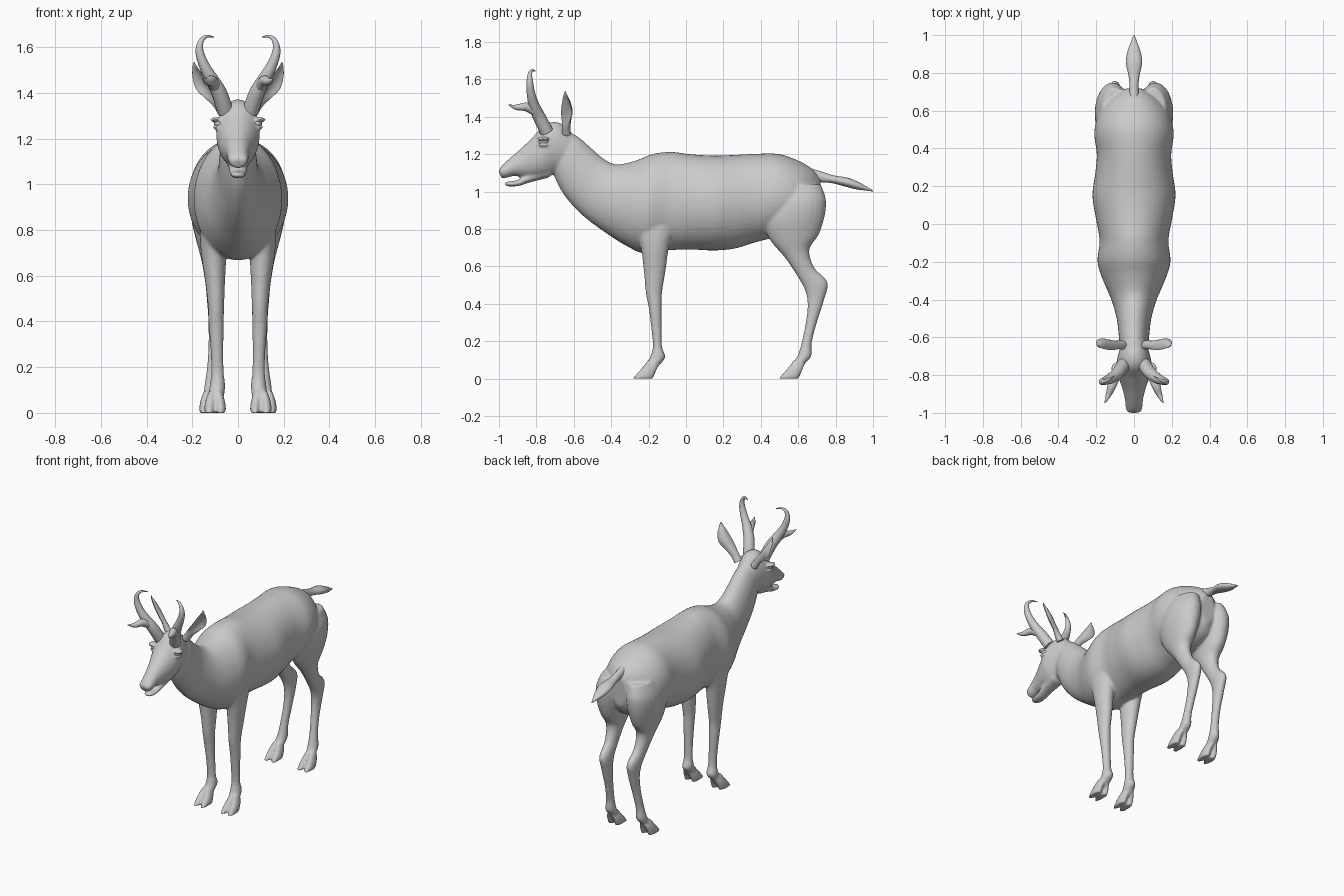
import bpy, bmesh, math
from mathutils import Vector


def smooth_rows(rows, steps):
    """Catmull-Rom interpolation of rows of numbers."""
    out = []
    for i in range(len(rows) - 1):
        p = [rows[max(0, min(len(rows) - 1, i + k))] for k in (-1, 0, 1, 2)]
        for s in range(steps):
            t = s / steps
            out.append([0.5 * (2 * b + (c - a) * t + (2 * a - 5 * b + 4 * c - d) * t * t
                               + (3 * b - a - 3 * c + d) * t ** 3) for a, b, c, d in zip(*p)])
    return out + [list(rows[-1])]


def skin(name, rings):
    """Closed tube through a list of rings."""
    bm = bmesh.new()
    vs = [[bm.verts.new(p) for p in r] for r in rings]
    n = len(vs[0])
    for a, b in zip(vs, vs[1:]):
        for j in range(n):
            bm.faces.new((a[j], a[(j + 1) % n], b[(j + 1) % n], b[j]))
    bm.faces.new(vs[0])
    bm.faces.new(vs[-1])
    bmesh.ops.recalc_face_normals(bm, faces=bm.faces)
    me = bpy.data.meshes.new(name)
    bm.to_mesh(me)
    bm.free()
    ob = bpy.data.objects.new(name, me)
    bpy.context.collection.objects.link(ob)
    return ob


def loft(name, rows, n=32, steps=5, side=1):
    """Rows: two opposite profile points (y, z, y, z), half width, centre x."""
    rows = [tuple(r) + (0,) * (6 - len(r)) for r in rows]
    rings = []
    for y1, z1, y2, z2, w, cx in smooth_rows(rows, steps):
        c = Vector((cx * side, (y1 + y2) / 2, (z1 + z2) / 2))
        a = Vector((0, (y1 - y2) / 2, (z1 - z2) / 2))
        rings.append([c + a * math.cos(t) + Vector((max(w, .002), 0, 0)) * math.sin(t)
                      for t in [2 * math.pi * j / n for j in range(n)]])
    return skin(name, rings)


def tube(name, rows, side=1, n=16):
    """Round tapering tube, rows: x, y, z, radius."""
    pts = smooth_rows(rows, 5)
    rings = []
    for i, p in enumerate(pts):
        d = (Vector(pts[min(i + 1, len(pts) - 1)][:3]) - Vector(pts[max(i - 1, 0)][:3])).normalized()
        a = d.cross(Vector((0, 1, 0.2))).normalized()
        b = d.cross(a)
        ring = []
        for j in range(n):
            t = 2 * math.pi * j / n
            q = Vector(p[:3]) + (a * math.cos(t) + b * math.sin(t)) * max(p[3], .002)
            ring.append((q.x * side, q.y, q.z))
        rings.append(ring)
    return skin(name, rings)


def ear(name, side):
    """Cupped leaf, opening forward and outward; rows: x, y, z, half width, thickness, cup."""
    rows = [(.06, -.64, 1.31, .026, .022, 0), (.09, -.64, 1.355, .026, .018, .004),
            (.125, -.635, 1.40, .036, .010, .018), (.155, -.63, 1.44, .04, .007, .022),
            (.178, -.635, 1.485, .028, .006, .014), (.19, -.643, 1.515, .013, .005, .004),
            (.193, -.645, 1.535, .003, .003, 0)]
    d = Vector((.5, 0, .85)).normalized()
    a = (Vector((.85, 0, -.5)) * .7 + Vector((0, .7, 0))).normalized()
    b = d.cross(a).normalized()
    if b.y > 0:
        b = -b
    rings = []
    for x, y, z, w, th, cup in smooth_rows(rows, 5):
        ring = []
        for j in range(20):
            t = 2 * math.pi * j / 20
            q = Vector((x, y, z)) + a * w * math.cos(t) + b * (th * math.sin(t) + cup * (math.cos(t) ** 2 - .5))
            ring.append((q.x * side, q.y, q.z))
        rings.append(ring)
    return skin(name, rings)


def ball(name, loc, scale):
    bpy.ops.mesh.primitive_uv_sphere_add(segments=20, ring_count=12, location=loc)
    ob = bpy.context.object
    ob.name = name
    ob.scale = scale
    return ob


# Torso with neck
parts = [loft("body", [
    (-.65, 1.33, -.72, 1.13, .06), (-.58, 1.295, -.69, 1.05, .075), (-.51, 1.235, -.64, .965, .082),
    (-.44, 1.175, -.55, .87, .092), (-.37, 1.145, -.43, .78, .12), (-.27, 1.165, -.32, .71, .165),
    (-.18, 1.20, -.22, .668, .193), (-.08, 1.212, -.1, .685, .182), (.02, 1.20, .02, .69, .2),
    (.15, 1.192, .15, .685, .22), (.28, 1.197, .26, .695, .205), (.38, 1.202, .36, .725, .197),
    (.5, 1.20, .46, .75, .21), (.6, 1.165, .57, .76, .188), (.67, 1.125, .66, .80, .13),
    (.72, 1.07, .71, .87, .05)], 48)]

# Head and open lower jaw
parts.append(loft("head", [
    (-.59, 1.29, -.64, 1.12, .06), (-.67, 1.365, -.70, 1.095, .082), (-.75, 1.362, -.755, 1.075, .095),
    (-.815, 1.295, -.81, 1.07, .082), (-.88, 1.232, -.86, 1.075, .062), (-.94, 1.18, -.915, 1.083, .048),
    (-.985, 1.138, -.955, 1.075, .044), (-1.003, 1.11, -.985, 1.07, .03)]))
parts.append(loft("jaw", [
    (-.72, 1.13, -.73, 1.075, .05), (-.83, 1.10, -.83, 1.05, .042), (-.90, 1.062, -.895, 1.03, .036),
    (-.95, 1.054, -.945, 1.027, .03), (-.97, 1.047, -.967, 1.033, .014)]))

front = [(-.28, .98, -.06, .98, .05, .115), (-.265, .80, -.06, .82, .052, .115), (-.24, .69, -.09, .71, .055, .107),
         (-.225, .57, -.11, .57, .043, .1), (-.215, .46, -.128, .46, .035, .096), (-.2, .38, -.13, .38, .033, .095),
         (-.187, .28, -.13, .27, .028, .092), (-.177, .18, -.128, .17, .028, .09),
         (-.188, .125, -.11, .115, .034, .09), (-.205, .09, -.14, .075, .034, .094), (-.225, .06, -.165, .045, .03, .097)]
hind = [(.46, 1.04, .72, 1.04, .07, .1), (.43, .94, .748, .96, .092, .112), (.415, .84, .742, .87, .09, .115),
        (.45, .74, .71, .77, .068, .115), (.53, .645, .66, .69, .048, .112), (.60, .54, .685, .595, .036, .107),
        (.637, .47, .757, .515, .034, .102), (.65, .40, .738, .42, .03, .1), (.642, .31, .697, .29, .026, .103),
        (.62, .20, .672, .19, .026, .11), (.60, .13, .67, .12, .032, .114), (.578, .09, .635, .08, .032, .118),
        (.555, .06, .60, .045, .028, .12)]

for s, side in ((1, "left"), (-1, "right")):
    # Legs
    parts.append(loft("front_leg_" + side, front, 24, side=s))
    parts.append(loft("hind_leg_" + side, hind, 24, side=s))
    # Cloven hooves
    for oy, cx in ((0, .1), (.78, .122)):
        for k in (-1, 1):
            parts.append(loft("hoof_" + side, [
                (-.205 + oy, .10, -.145 + oy, .075, .016, cx + k * .014),
                (-.228 + oy, .067, -.155 + oy, .05, .02, cx + k * .021),
                (-.26 + oy, .03, -.166 + oy, .025, .023, cx + k * .024),
                (-.285 + oy, 0, -.175 + oy, 0, .022, cx + k * .025)], 20, side=s))
    # Brow and nostril swellings
    parts.append(ball("brow", (s * .098, -.765, 1.283), (.024, .034, .011)))
    parts.append(ball("lower_lid", (s * .094, -.762, 1.25), (.018, .03, .008)))
    parts.append(ball("nostril", (s * .024, -.978, 1.11), (.02, .02, .018)))

# Fuse the flesh into one smooth skin
bpy.ops.object.select_all(action='DESELECT')
for p in parts:
    p.select_set(True)
body = parts[0]
bpy.context.view_layer.objects.active = body
bpy.ops.object.join()
rm = body.modifiers.new("fuse", 'REMESH')
rm.mode = 'VOXEL'
rm.voxel_size = 0.0075
sm = body.modifiers.new("relax", 'SMOOTH')
sm.factor = 0.5
sm.iterations = 6
for m in ("fuse", "relax"):
    bpy.ops.object.modifier_apply(modifier=m)

# Tail
loft("tail", [(.65, 1.13, .65, 1.06, .03), (.73, 1.105, .72, 1.05, .024), (.79, 1.086, .78, 1.045, .029),
              (.86, 1.075, .85, 1.027, .043), (.92, 1.052, .91, 1.012, .034), (.97, 1.024, .965, 1.005, .015),
              (1.0, 1.006, .998, 1.0, .003)], 20)

for s, side in ((1, "left"), (-1, "right")):
    # Hooked horns with a forward prong
    tube("horn_" + side, [(.055, -.745, 1.32, .036), (.082, -.785, 1.40, .034), (.115, -.812, 1.46, .029),
                          (.148, -.828, 1.52, .023), (.168, -.835, 1.58, .018), (.162, -.835, 1.625, .012),
                          (.138, -.825, 1.647, .007), (.105, -.805, 1.645, .002)], s)
    tube("horn_prong_" + side, [(.095, -.79, 1.42, .028), (.115, -.85, 1.452, .024), (.135, -.905, 1.45, .015),
                                (.155, -.948, 1.463, .002)], s)
    ear("ear_" + side, s)
    ball("eye_" + side, (s * .084, -.762, 1.267), (.022, .026, .019))

# Smooth shading everywhere
bpy.ops.object.select_all(action='SELECT')
bpy.context.view_layer.objects.active = body
bpy.ops.object.shade_smooth_by_angle(angle=math.radians(50))
